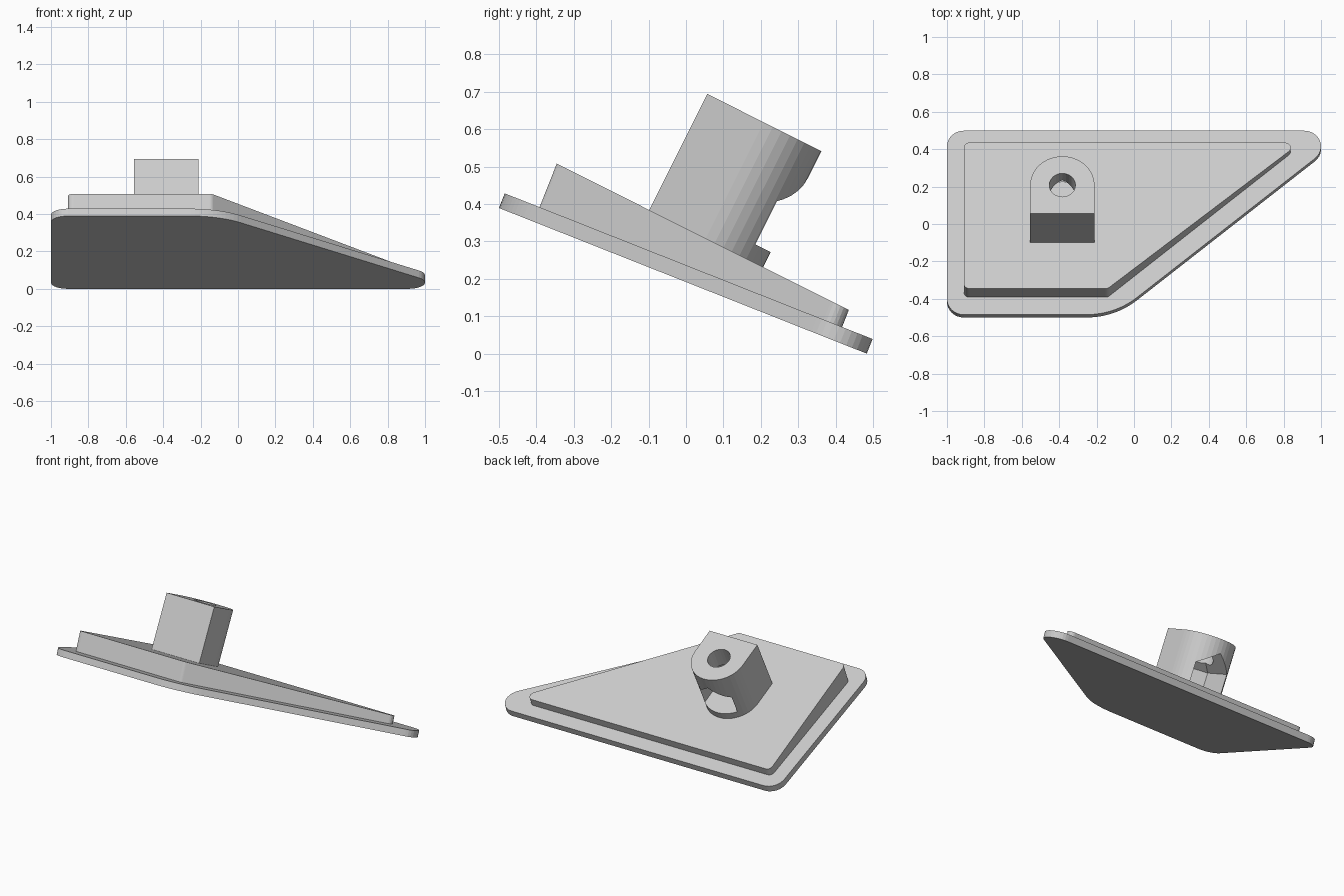
import bpy, bmesh
from math import radians, sin, cos, tan, pi
from mathutils import Matrix

if "Cube" in bpy.data.objects:
    bpy.data.objects.remove(bpy.data.objects["Cube"])

PLATE_TILT, BOSS_TILT = radians(21.6), radians(26.6)
THICK, DEPTH = 0.042, 1.0575
PLATE = Matrix.Translation((0, -0.5, DEPTH * sin(PLATE_TILT))) @ Matrix.Rotation(-PLATE_TILT, 4, 'X')
# boss frame: origin on top face at the front edge, z along the boss axis
BOSS = Matrix.Translation((-0.383, 0.057, 0.694)) @ Matrix.Rotation(-BOSS_TILT, 4, 'X')


def arc(cx, cy, r, a0, a1, n):
    angles = [radians(a0 + (a1 - a0) * i / n) for i in range(n + 1)]
    return [(cx + r * cos(a), cy + r * sin(a)) for a in angles]


def make_object(name, bm, matrix):
    bmesh.ops.recalc_face_normals(bm, faces=bm.faces)
    bm.transform(matrix)
    mesh = bpy.data.meshes.new(name)
    bm.to_mesh(mesh)
    bm.free()
    obj = bpy.data.objects.new(name, mesh)
    bpy.context.collection.objects.link(obj)
    return obj


def prism(name, outline, bottom, top, matrix):
    """Extrude an outline from z = bottom to z = top(y)."""
    bm = bmesh.new()
    low = [bm.verts.new((x, y, bottom)) for x, y in outline]
    high = [bm.verts.new((x, y, top(y))) for x, y in outline]
    bm.faces.new(low)
    bm.faces.new(high)
    for i in range(len(low)):
        j = (i + 1) % len(low)
        bm.faces.new((low[i], low[j], high[j], high[i]))
    return make_object(name, bm, matrix)


def cut(obj, cutter):
    mod = obj.modifiers.new("cut", 'BOOLEAN')
    mod.operation = 'DIFFERENCE'
    mod.solver = 'EXACT'
    mod.object = cutter
    cutter.hide_render = True
    bpy.context.view_layer.objects.active = obj
    bpy.ops.object.modifier_apply(modifier=mod.name)
    bpy.data.objects.remove(cutter)


# Thin base plate with rounded corners
base_outline = (arc(-0.91, 0.09, 0.09, 180, 270, 8)
                + arc(-0.255, 0.42, 0.42, 270, 310, 12)
                + arc(0.91, DEPTH - 0.09, 0.09, -50, 90, 12)
                + arc(-0.91, DEPTH - 0.09, 0.09, 90, 180, 8))
prism("base_plate", base_outline, 0, lambda y: THICK, PLATE)

# Wedge pad on the plate, tapering towards the back
r = 0.03
pad_outline = (arc(-0.91 + r, 0.1 + r, r, 180, 270, 5)
               + arc(-0.152, 0.1 + r, r, 270, 310, 4)
               + arc(0.808, 0.97 - r, r, -50, 90, 7)
               + arc(-0.91 + r, 0.97 - r, r, 90, 180, 5))
taper = tan(BOSS_TILT - PLATE_TILT)
prism("wedge_pad", pad_outline, THICK,
      lambda y: THICK + 0.125 - taper * (y - 0.1), PLATE)

# D-shaped boss
R = 0.172
CY = 0.169
boss = prism("boss", [(-R, 0), (R, 0)] + arc(0, CY, R, 0, 180, 20),
             -0.375, lambda y: 0, BOSS)

# Hexagonal nut pocket with a pitched roof, open to the back
apothem = 0.117
side = apothem / cos(pi / 6)
bm = bmesh.new()
for z in (-0.302, -0.173):
    bm.verts.new((0, CY - side, z))
    for sx in (-1, 1):
        bm.verts.new((sx * apothem, CY - side / 2, z))
        bm.verts.new((sx * apothem, 0.5, z))
for y in (CY, 0.5):
    bm.verts.new((0, y, -0.081))
bmesh.ops.convex_hull(bm, input=bm.verts)
bmesh.ops.dissolve_limit(bm, angle_limit=radians(1), verts=bm.verts, edges=bm.edges)
cut(boss, make_object("pocket_cutter", bm, BOSS))

# Screw hole down to the pocket
cut(boss, prism("hole_cutter", arc(0, CY, 0.07, 0, 345, 23), -0.25, lambda y: 0.05, BOSS))
